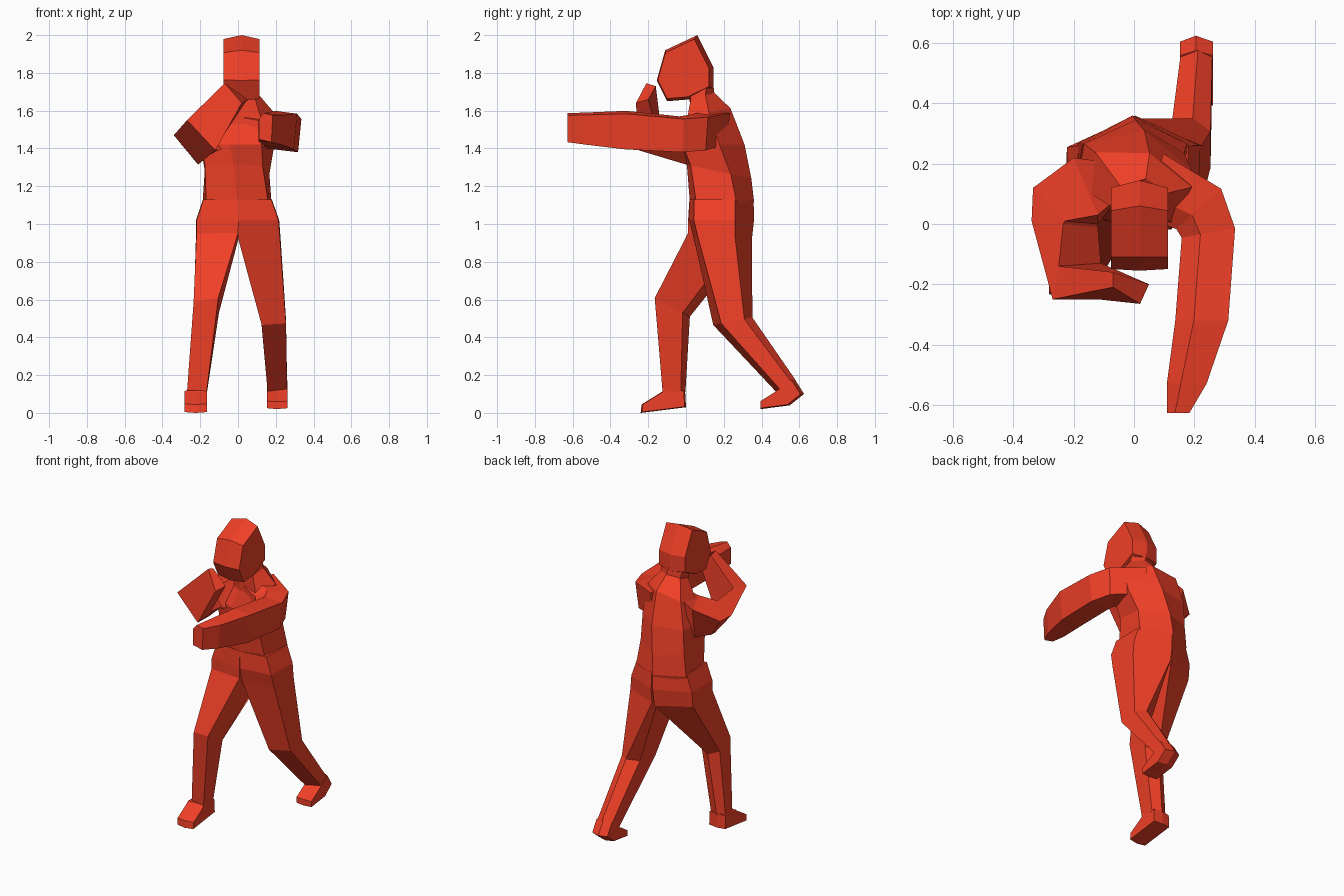
import bpy, bmesh
from math import radians
from mathutils import Vector, Euler

red = bpy.data.materials.new("red")
red.diffuse_color = (0.87, 0.05, 0.02, 1)


def bridge(name, rings):
    """Skin a list of equal-length point rings and cap both ends."""
    bm = bmesh.new()
    loops = [[bm.verts.new(p) for p in ring] for ring in rings]
    n = len(loops[0])
    for a, b in zip(loops, loops[1:]):
        for i in range(n):
            j = (i + 1) % n
            bm.faces.new((a[i], a[j], b[j], b[i]))
    bm.faces.new(loops[0][::-1])
    bm.faces.new(loops[-1])
    bmesh.ops.recalc_face_normals(bm, faces=bm.faces)
    mesh = bpy.data.meshes.new(name)
    bm.to_mesh(mesh)
    bm.free()
    mesh.materials.append(red)
    obj = bpy.data.objects.new(name, mesh)
    bpy.context.collection.objects.link(obj)
    return obj


def ring(plan, x, y, z, w, d, rx=0, rz=0):
    """Place a unit cross-section: centre, half width, half depth, tilt, twist."""
    rot = Euler((radians(rx), 0, radians(rz))).to_matrix()
    return [Vector((x, y, z)) + rot @ Vector((u * w, v * d, 0)) for u, v in plan]


def loft(name, plan, sections):
    return bridge(name, [ring(plan, *s) for s in sections])


def slab(name, profile, layers):
    """Side profile (y, z) repeated at several x, scaled about its middle."""
    cy = sum(p[0] for p in profile) / len(profile)
    cz = sum(p[1] for p in profile) / len(profile)
    return bridge(name, [[(x, cy + (y - cy) * s + dy, cz + (z - cz) * s)
                          for y, z in profile] for x, s, dy in layers])


# Torso from waist to neck, twisting at the shoulders
torso_plan = [(0, -1), (0.9, -0.8), (1, 0.45), (0, 1), (-1, 0.45), (-0.9, -0.8)]
loft("torso", torso_plan, [
    (0, 0.185, 1.06, 0.17, 0.16),
    (-0.005, 0.19, 1.12, 0.182, 0.17),
    (-0.01, 0.175, 1.28, 0.17, 0.175, -12, -5),
    (-0.005, 0.15, 1.42, 0.185, 0.165, 0, -14),
    (0.015, 0.135, 1.57, 0.17, 0.115, 22, -20),
    (0.03, 0.085, 1.67, 0.08, 0.07, 20, -8),
    (0.02, 0.08, 1.76, 0.08, 0.062),
])

# Head
slab("head", [(-0.10, 1.65), (-0.155, 1.76), (-0.11, 1.92), (0.06, 2.0),
              (0.145, 1.83), (0.145, 1.72), (0.02, 1.66)],
     [(-0.077, 0.9, -0.01), (0.018, 1.0, 0), (0.113, 0.9, -0.01)])

# Legs: hips share the waist outline, lower parts are five-sided
hip_plan = [(-1, -1), (0.97, -0.85), (1, 0.42), (-0.95, 1), (-1, 0.6)]
leg_plan = [(-0.95, -0.95), (1, -0.55), (1, 0.6), (0.1, 1), (-1, 0.6)]


def leg(name, side, hips, lower):
    flip = lambda plan: [(side * u, v) for u, v in plan]
    bridge(name, [ring(flip(hip_plan), side * s[0], *s[1:]) for s in hips] +
                 [ring(flip(leg_plan), side * s[0], *s[1:]) for s in lower])


leg("front_leg", -1, [
    (0.092, 0.188, 1.13, 0.094, 0.170),
    (0.110, 0.183, 1.02, 0.112, 0.172),
    (0.111, 0.175, 0.93, 0.112, 0.165, -8),
], [
    (0.168, -0.075, 0.56, 0.067, 0.108, -28),
    (0.217, -0.065, 0.11, 0.053, 0.062),
])
leg("back_leg", 1, [
    (0.088, 0.188, 1.13, 0.091, 0.170),
    (0.108, 0.188, 1.02, 0.110, 0.172),
    (0.112, 0.195, 0.93, 0.113, 0.155),
], [
    (0.188, 0.245, 0.485, 0.066, 0.108, 11),
    (0.207, 0.525, 0.145, 0.053, 0.062, 32),
])

# Feet
slab("front_foot", [(-0.005, 0.12), (0, 0.03), (-0.24, 0.0), (-0.235, 0.045),
                    (-0.13, 0.11), (-0.12, 0.12)],
     [(-0.282, 0.94, 0), (-0.225, 1.0, 0), (-0.165, 0.94, 0)])
slab("back_foot", [(0.575, 0.18), (0.625, 0.1), (0.55, 0.04), (0.395, 0.02),
                   (0.395, 0.06), (0.475, 0.11)],
     [(0.153, 0.92, -0.01), (0.205, 1.0, 0), (0.263, 0.92, -0.01)])

# Punching arm, reaching forwards
arm_plan = [(-1, -0.8), (0.8, -1), (1, 0.85), (-0.3, 1), (-1, 0.6)]
loft("punching_arm", arm_plan, [
    (0.06, 0.13, 1.51, 0.11, 0.09, 90, 70),
    (0.215, 0.05, 1.485, 0.10, 0.095, 90, 42),
    (0.247, -0.03, 1.475, 0.09, 0.095, 90, 10),
    (0.225, -0.32, 1.497, 0.088, 0.102, 90, 0),
    (0.175, -0.53, 1.505, 0.066, 0.085, 90, 0),
    (0.147, -0.627, 1.51, 0.037, 0.077, 90, 0),
])

# Guarding arm, folded in front of the chin
bridge("guard_arm", [
    [(-.05, .20, 1.62), (-.05, .09, 1.60), (-.08, .01, 1.40), (-.08, .20, 1.38)],
    [(-.20, .22, 1.55), (-.12, .03, 1.55), (-.11, .01, 1.39), (-.19, .18, 1.35)],
    [(-.335, .12, 1.47), (-.23, .01, 1.54), (-.12, .0, 1.40), (-.22, .05, 1.325)],
    [(-.34, .01, 1.47), (-.235, .0, 1.54), (-.12, -.01, 1.40), (-.21, .0, 1.315)],
    [(-.27, -.25, 1.55), (-.25, -.14, 1.57), (-.11, -.13, 1.42), (-.12, -.25, 1.39)],
    [(-.07, -.21, 1.745), (-.07, -.16, 1.73), (.05, -.20, 1.66), (.02, -.265, 1.64)],
])
